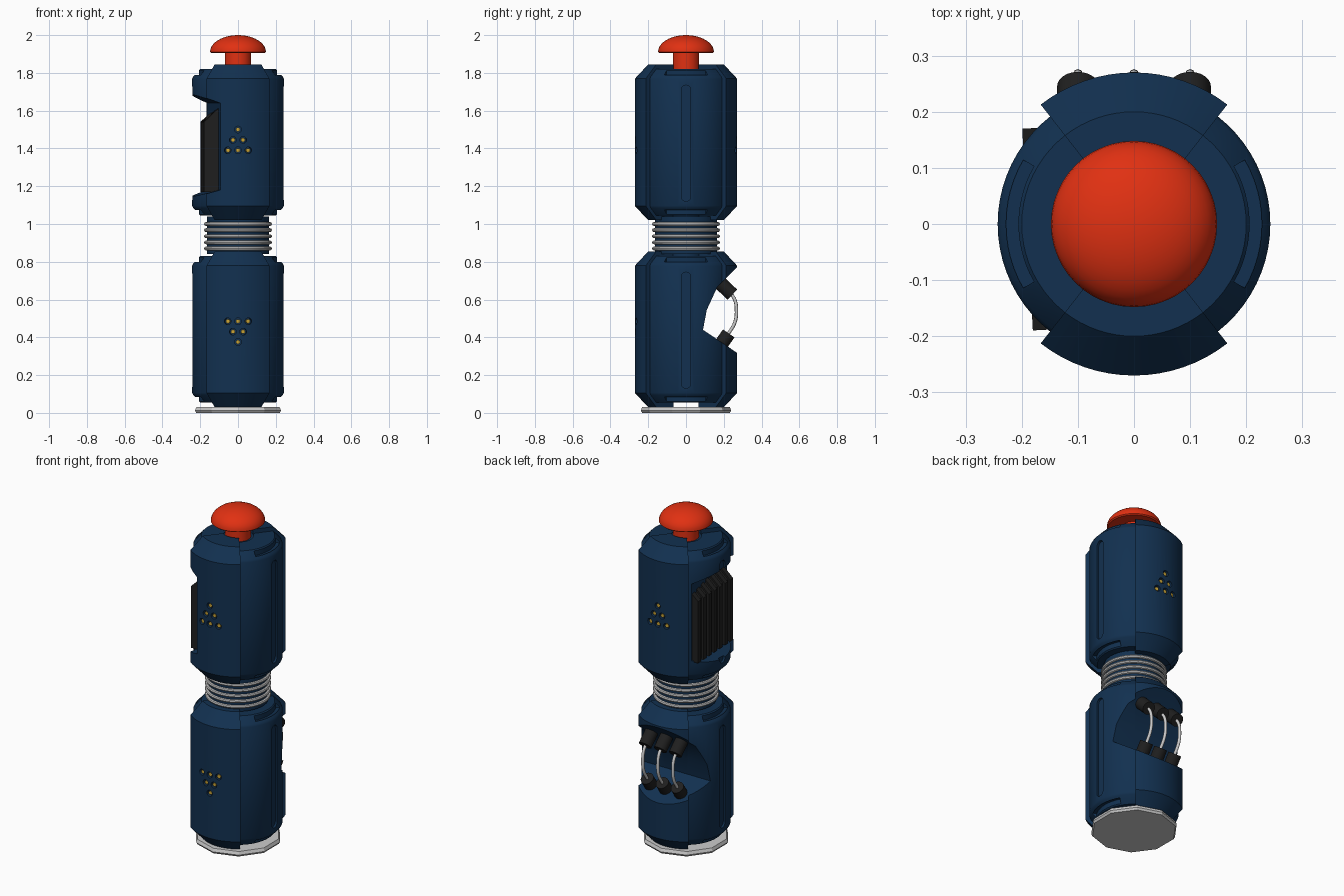
import bpy, bmesh, math
from mathutils import Vector, Matrix

if "Cube" in bpy.data.objects:
    bpy.data.objects.remove(bpy.data.objects["Cube"])

def material(name, rgb):
    m = bpy.data.materials.new(name)
    m.diffuse_color = (*rgb, 1)
    m.use_nodes = True
    m.node_tree.nodes["Principled BSDF"].inputs["Base Color"].default_value = m.diffuse_color
    return m

BLUE = material("navy", (0.006, 0.03, 0.08))
RED = material("red", (0.75, 0.03, 0.006))
GOLD = material("gold", (0.6, 0.38, 0.04))
BLACK = material("black", (0.014, 0.014, 0.014))
SILVER = material("silver", (0.6, 0.6, 0.6))

def finish(name, bm, mat=None):
    bmesh.ops.remove_doubles(bm, verts=bm.verts, dist=1e-5)
    bmesh.ops.recalc_face_normals(bm, faces=bm.faces)
    me = bpy.data.meshes.new(name)
    bm.to_mesh(me)
    bm.free()
    ob = bpy.data.objects.new(name, me)
    bpy.context.collection.objects.link(ob)
    if mat:
        me.materials.append(mat)
    return ob

def lathe(name, profile, mat=None, start=0, end=360, n=48):
    """Sweep a closed (radius, z) profile round z; partial sweeps get end caps."""
    bm = bmesh.new()
    full = end - start >= 360
    rings = []
    for i in range(n if full else n + 1):
        a = math.radians(start + (end - start) * i / n)
        rings.append([bm.verts.new((r * math.cos(a), r * math.sin(a), z)) for r, z in profile])
    k = len(profile)
    for i in range(n):
        p, q = rings[i], rings[(i + 1) % len(rings)]
        for j in range(k):
            if profile[j][0] + profile[(j + 1) % k][0] > 0:
                bm.faces.new((p[j], p[(j + 1) % k], q[(j + 1) % k], q[j]))
    if not full:
        bm.faces.new(rings[0])
        bm.faces.new(rings[-1])
    return finish(name, bm, mat)

def prism(name, pts, length, az, mat=None, loc=(0, 0, 0), shift=0):
    """Extrude a (u, z) outline sideways; u points along azimuth az."""
    bm = bmesh.new()
    a, b = [[bm.verts.new((u, shift + s * length / 2, z)) for u, z in pts] for s in (-1, 1)]
    bm.faces.new(a)
    bm.faces.new(b)
    for j in range(len(pts)):
        k = (j + 1) % len(pts)
        bm.faces.new((a[j], a[k], b[k], b[j]))
    bm.transform(Matrix.Translation(loc) @ Matrix.Rotation(math.radians(az), 4, 'Z'))
    return finish(name, bm, mat)

def rod(name, center, axis, r, length, mat=None, n=24):
    bm = bmesh.new()
    bmesh.ops.create_cone(bm, cap_ends=True, segments=n, radius1=r, radius2=r, depth=length)
    bm.transform(Matrix.Translation(center) @ Vector(axis).to_track_quat('Z', 'Y').to_matrix().to_4x4())
    return finish(name, bm, mat)

cutters = []
def cut(ob, cutter):
    cutter.hide_render = True
    if cutter not in cutters:
        cutters.append(cutter)
    m = ob.modifiers.new("cut", 'BOOLEAN')
    m.operation, m.solver, m.object = 'DIFFERENCE', 'EXACT', cutter
    bpy.context.view_layer.objects.active = ob
    bpy.ops.object.modifier_apply(modifier=m.name)

def mirrored(top, dz):
    """Half profile from outside to centre, mirrored to the lower end."""
    low = [(r, 2.865 - z) for r, z in reversed(top)]
    return [(r, z + dz) for r, z in low + top]

PANEL = [(0.27, 1.77), (0.20, 1.845), (0.085, 1.845)]
SIDE = [(0.243, 1.768), (0.237, 1.78), (0.20, 1.82), (0.085, 1.82)]

# Large notches: left of the upper grip, back of the lower grip
grip_notch = prism("grip_notch_cutter", [(0.132, 1.18), (0.4, 1.10), (0.4, 1.745), (0.132, 1.64)], 0.9, 189)
wire_notch = prism("wire_notch_cutter", [(0.09, 0.44), (0.11, 0.545), (0.165, 0.665), (0.4, 0.90), (0.4, 0.23)], 0.9, 90)

for part, dz in (("upper", 0), ("lower", -0.99)):
    # Raised front and back panels with stud holes
    for label, az in (("front", 270), ("back", 90)):
        ob = lathe(f"{part}_{label}_panel", mirrored(PANEL, dz), BLUE, az - 38, az + 38, 16)
        s = -1 if label == "front" else 1
        if part == "upper":
            cut(ob, grip_notch)
        elif label == "back":
            cut(ob, wire_notch)
            continue
        for row in range(3):
            z = 1.5 - 0.055 * row if part == "upper" else 0.375 + 0.055 * row
            for i in range(row + 1):
                x = (i - row / 2) * 0.055
                out = Vector((x, s * math.sqrt(0.27 ** 2 - x * x), 0)).normalized()
                up = Vector((0, 0, z))
                cut(ob, rod("stud_hole_cutter", out * 0.275 + up, out, 0.018, 0.05, n=16))
                rod(f"{part}_{label}_stud", out * 0.254 + up, out, 0.011, 0.018, GOLD, 12)
    # Lower side shells with end slots and a long groove
    for label, az in (("right", 0), ("left", 180)):
        ob = lathe(f"{part}_{label}_shell", mirrored(SIDE, dz), BLUE, az - 52, az + 52, 20)
        for z0, z1 in ((1.785, 1.85), (1.015, 1.08)):
            cut(ob, lathe("slot_cutter", [(0.206, z0 + dz), (0.228, z0 + dz), (0.228, z1 + dz), (0.206, z1 + dz)],
                          None, az - 30, az + 30, 12))
        stadium = []
        for zc, a0 in ((1.71, 0), (1.145, 180)):
            for i in range(9):
                a = math.radians(a0 + i * 22.5)
                stadium.append((0.025 * math.cos(a), zc + dz + 0.025 * math.sin(a)))
        x = 0.243 if label == "right" else -0.243
        cut(ob, prism("groove_cutter", stadium, 0.026, 90, loc=(x, 0, 0)))
        if part == "lower":
            cut(ob, wire_notch)
        elif label == "left":
            cut(ob, grip_notch)

# Inner core with the wider neck between the grips
lathe("core", [(0, 0.06), (0.088, 0.06), (0.088, 0.84), (0.165, 0.84), (0.165, 1.04),
               (0.088, 1.04), (0.088, 1.815), (0, 1.815)], BLUE)

# Neck rings
for i in range(5):
    z = 0.87 + i * 0.0325
    lathe("neck_ring", [(0.17 + 0.01 * math.cos(a), z + 0.01 * math.sin(a))
                        for a in (j * math.pi / 4 for j in range(8))], SILVER)

# Push button: stem and mushroom cap
lathe("button_stem", [(0, 1.80), (0.07, 1.80), (0.07, 1.912), (0, 1.912)], RED, n=32)
dome = [(0, 1.905), (0.141, 1.905)]
dome += [(0.148 * math.cos(a), 1.911 + 0.089 * math.sin(a)) for a in (i * math.pi / 20 for i in range(10))]
lathe("button_cap", dome + [(0, 2.0)], RED)

# Ribbed black block in the upper notch
prism("rib_base", [(0.09, 1.175), (0.176, 1.175), (0.176, 1.54), (0.09, 1.62)], 0.36, 183, BLACK)
for i in range(7):
    prism("rib", [(0.09, 1.17), (0.19, 1.17), (0.19, 1.54), (0.09, 1.635)], 0.03, 183, BLACK,
          shift=(i - 3) * 0.055)

# Plugs and wires in the lower notch
for x in (-0.1, 0, 0.1):
    rod("upper_plug", (x, 0.213, 0.657), (0, 0.72, -0.69), 0.037, 0.09, BLACK)
    rod("lower_plug", (x, 0.202, 0.386), (0, 0.57, 0.82), 0.037, 0.085, BLACK)
    cu = bpy.data.curves.new("wire", 'CURVE')
    cu.dimensions = '3D'
    cu.bevel_depth, cu.bevel_resolution, cu.resolution_u = 0.009, 2, 6
    path = [(0.235, 0.635), (0.258, 0.60), (0.267, 0.545), (0.259, 0.48), (0.222, 0.415)]
    sp = cu.splines.new('BEZIER')
    sp.bezier_points.add(len(path) - 1)
    for bp, (y, z) in zip(sp.bezier_points, path):
        bp.co = (x, y, z)
        bp.handle_left_type = bp.handle_right_type = 'AUTO'
    cu.materials.append(SILVER)
    bpy.context.collection.objects.link(bpy.data.objects.new("wire", cu))

# Ten-sided base plate
lathe("base_plate", [(0, 0), (0.232, 0), (0.24, 0.012), (0.232, 0.03), (0, 0.03)], None, 90, 450, 10)

for c in cutters:
    bpy.data.objects.remove(c)

# Smooth shading with crisp edges
bpy.ops.object.select_all(action='DESELECT')
for ob in bpy.data.objects:
    if ob.type == 'MESH':
        ob.select_set(True)
        bpy.context.view_layer.objects.active = ob
bpy.ops.object.shade_smooth_by_angle(angle=math.radians(30))
